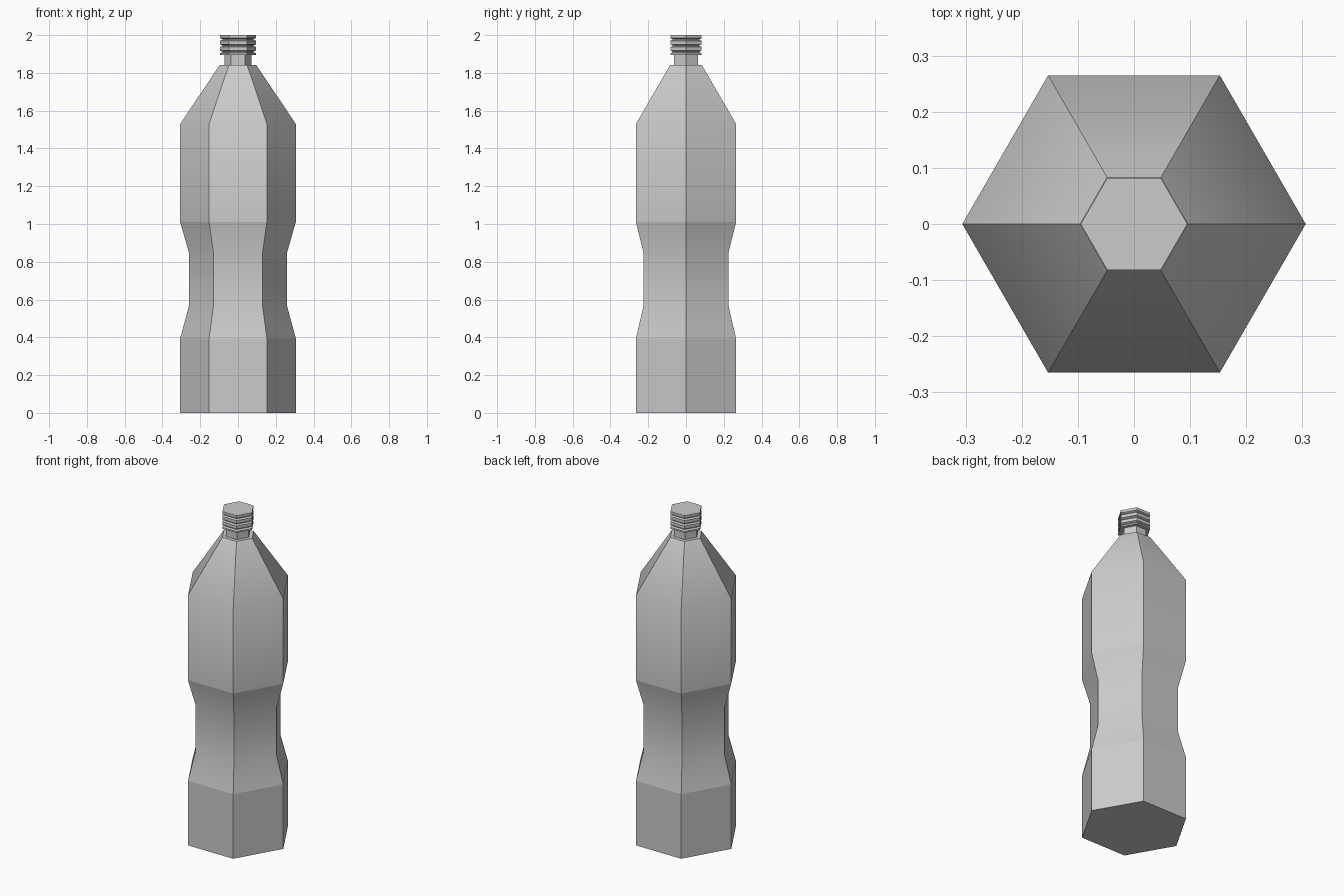
import bpy, math

if "Cube" in bpy.data.objects:
    bpy.data.objects.remove(bpy.data.objects["Cube"])

SIDES = 6


def lathe(name, profile, soft_rings=()):
    """Six-sided closed turning of (radius, z) points; only soft_rings shade smooth."""
    verts = [(r * math.cos(math.tau * i / SIDES), r * math.sin(math.tau * i / SIDES), z)
             for r, z in profile for i in range(SIDES)]
    faces = [tuple(reversed(range(SIDES)))]
    for k in range(len(profile) - 1):
        a, b = k * SIDES, (k + 1) * SIDES
        for i in range(SIDES):
            j = (i + 1) % SIDES
            faces.append((a + i, a + j, b + j, b + i))
    last = (len(profile) - 1) * SIDES
    faces.append(tuple(range(last, last + SIDES)))
    mesh = bpy.data.meshes.new(name)
    mesh.from_pydata(verts, [], faces)
    mesh.update()
    mesh.polygons.foreach_set("use_smooth", [True] * len(faces))
    for e in mesh.edges:
        ra, rb = (v // SIDES for v in e.vertices)
        e.use_edge_sharp = not (ra == rb and ra in soft_rings)
    obj = bpy.data.objects.new(name, mesh)
    bpy.context.collection.objects.link(obj)
    return obj


# Bottle body: base, pinched waist, upper barrel, tapered shoulder
lathe("bottle_body", [(0.306, 0), (0.306, 0.395), (0.26, 0.565), (0.26, 0.85),
                      (0.306, 1.01), (0.306, 1.53), (0.096, 1.843)],
      soft_rings=(2, 3, 5))

# Narrow neck
lathe("neck", [(0.072, 1.83), (0.072, 1.90)])

# Cap with ridges around its side
ridges = [(0.095, 1.895)]
for z in (1.911, 1.944, 1.977):
    ridges += [(0.095, z - 0.007), (0.083, z - 0.002), (0.083, z + 0.002), (0.095, z + 0.007)]
lathe("ridged_cap", ridges + [(0.095, 2.0)])
